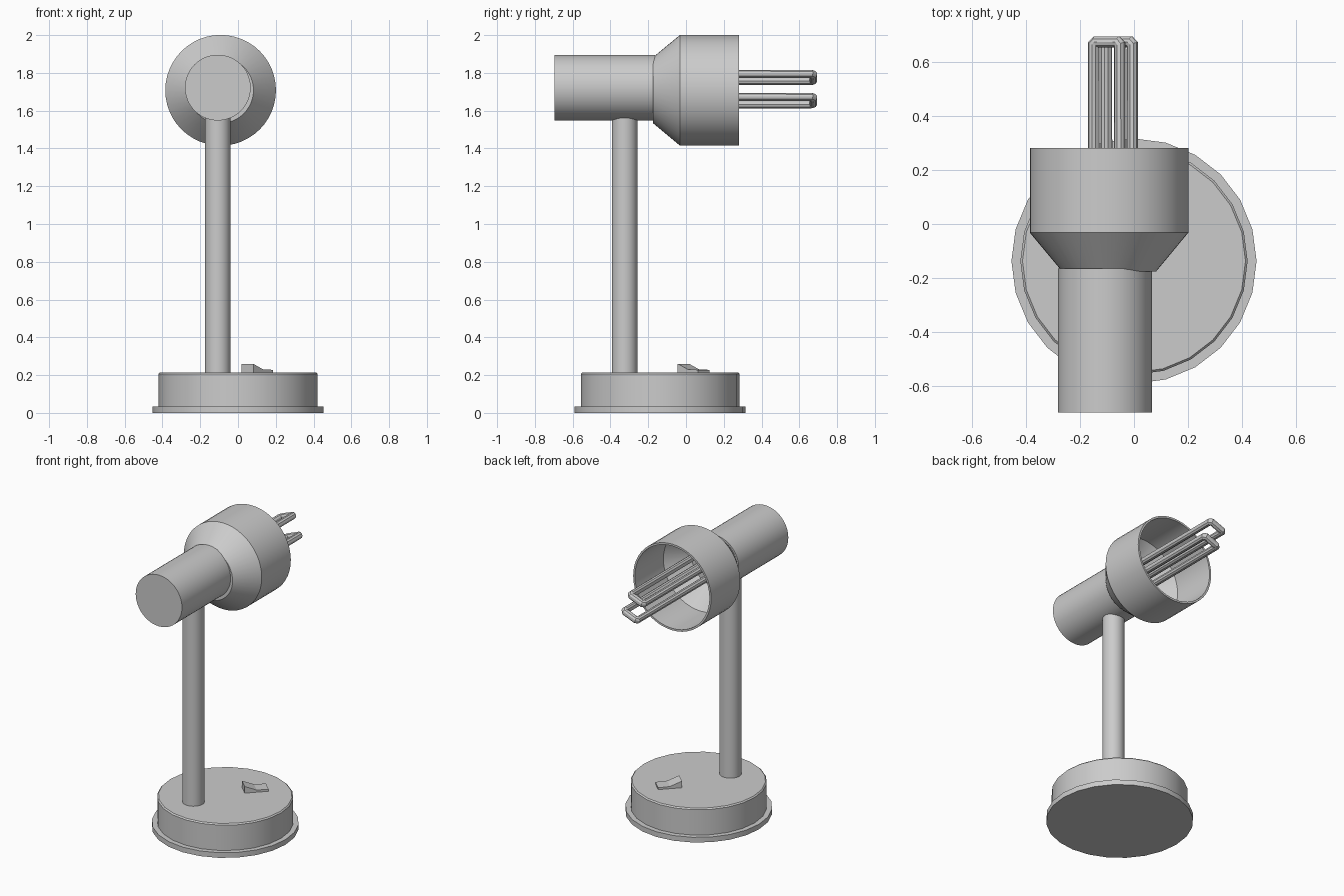
import bpy, bmesh, math
from mathutils import Matrix, Vector

default_cube = bpy.data.objects.get("Cube")
if default_cube:
    bpy.data.objects.remove(default_cube, do_unlink=True)

grey = bpy.data.materials.new("plain_grey")
grey.use_nodes = True
GREY = (0.6, 0.6, 0.6, 1)
grey.diffuse_color = GREY
grey.node_tree.nodes["Principled BSDF"].inputs["Base Color"].default_value = GREY


def finish(obj, smooth=True):
    """Apply the material and shading to one object."""
    obj.data.materials.append(grey)
    if smooth:
        bpy.ops.object.select_all(action='DESELECT')
        obj.select_set(True)
        bpy.context.view_layer.objects.active = obj
        bpy.ops.object.shade_smooth_by_angle(angle=math.radians(30))
    return obj


def mesh_object(name, bm, smooth=True):
    bmesh.ops.recalc_face_normals(bm, faces=bm.faces[:])
    mesh = bpy.data.meshes.new(name)
    bm.to_mesh(mesh)
    bm.free()
    obj = bpy.data.objects.new(name, mesh)
    bpy.context.collection.objects.link(obj)
    return finish(obj, smooth)


def lathe(name, profile, sides, location, along_y=False):
    """Turn a (radius, height) profile and cap both ends."""
    bm = bmesh.new()
    rings = []
    for r, h in profile:
        angles = [2 * math.pi * i / sides for i in range(sides)]
        rings.append([bm.verts.new((r * math.cos(a), r * math.sin(a), h)) for a in angles])
    for low, high in zip(rings, rings[1:]):
        for i in range(sides):
            j = (i + 1) % sides
            bm.faces.new((low[i], low[j], high[j], high[i]))
    bm.faces.new(rings[0])
    bm.faces.new(rings[-1])
    turn = Matrix.Rotation(-math.pi / 2, 4, 'X') if along_y else Matrix()
    bm.transform(Matrix.Translation(location) @ turn)
    return mesh_object(name, bm)


# Round base with its bottom rim
BASE = Vector((0, -0.137, 0))
lathe("base_rim", [(0.453, 0), (0.453, 0.035)], 24, BASE)
lathe("base_body", [(0.42, 0.03), (0.42, 0.207), (0.412, 0.215)], 24, BASE)

# Upright pole
lathe("pole", [(0.068, 0.2), (0.068, 1.6)], 32, (-0.107, -0.325, 0))

# Lamp head: closed neck and hollow flared shade
lathe("head_neck", [(0.174, -0.697), (0.174, -0.165)], 48, (-0.107, 0, 1.722), True)
lathe("head_shade",
      [(0.174, -0.175), (0.293, -0.032), (0.293, 0.28),
       (0.28, 0.28), (0.28, -0.026), (0.165, -0.165)],
      48, (-0.092, 0, 1.708), True)


# Two bent bulb tubes, each slightly tilted
def bulb_tube(name, left, right):
    (x0, z0), (x1, z1) = left, right
    start, end, cut = -0.18, 0.673, 0.01
    a, b = Vector((x0, 0, z0)), Vector((x1, 0, z1))
    step = (b - a).normalized() * cut
    forward = Vector((0, 1, 0))
    path = [a + forward * start, a + forward * (end - cut), a + step + forward * end,
            b - step + forward * end, b + forward * (end - cut), b + forward * start]
    curve = bpy.data.curves.new(name, 'CURVE')
    curve.dimensions = '3D'
    curve.bevel_depth = 0.0225
    curve.bevel_resolution = 3
    curve.use_fill_caps = True
    spline = curve.splines.new('POLY')
    spline.points.add(len(path) - 1)
    for point, co in zip(spline.points, path):
        point.co = (*co, 1)
    obj = bpy.data.objects.new(name, curve)
    bpy.context.collection.objects.link(obj)
    bpy.ops.object.select_all(action='DESELECT')
    obj.select_set(True)
    bpy.context.view_layer.objects.active = obj
    bpy.ops.object.convert(target='MESH')
    finish(bpy.context.object)


bulb_tube("bulb_tube_upper", (-0.149, 1.757), (-0.053, 1.794))
bulb_tube("bulb_tube_lower", (-0.102, 1.634), (-0.006, 1.672))

# Rocker switch, set diagonally on the base
rocker = [(-0.075, 0.205), (-0.075, 0.26), (0, 0.23), (0.075, 0.228), (0.075, 0.205)]
bm = bmesh.new()
sides = [[bm.verts.new((s, w, z)) for s, z in rocker] for w in (-0.043, 0.043)]
for side in sides:
    bm.faces.new(side)
for i in range(len(rocker)):
    j = (i + 1) % len(rocker)
    bm.faces.new((sides[0][i], sides[0][j], sides[1][j], sides[1][i]))
bm.transform(Matrix.Translation((0.102, 0.04, 0)) @ Matrix.Rotation(math.radians(46), 4, 'Z'))
mesh_object("rocker_switch", bm, smooth=False)
